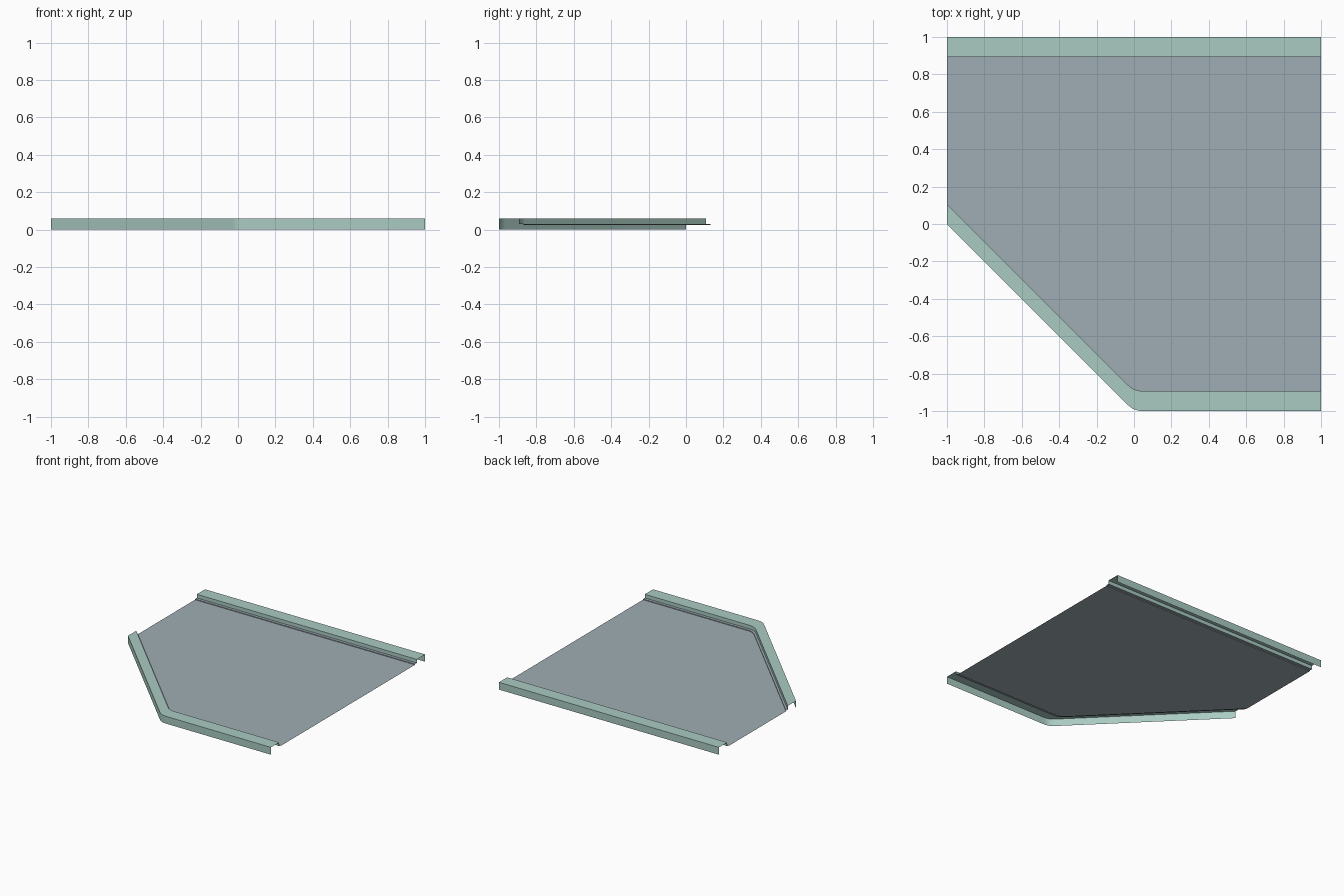
import bpy, bmesh, math
from mathutils import Vector

if "Cube" in bpy.data.objects:
    bpy.data.objects.remove(bpy.data.objects["Cube"])

def material(name, rgb):
    m = bpy.data.materials.new(name)
    m.diffuse_color = (*rgb, 1)
    m.use_nodes = True
    m.node_tree.nodes["Principled BSDF"].inputs["Base Color"].default_value = m.diffuse_color
    return m

GREEN = material("pale green", (0.40, 0.60, 0.54))
GREY = material("slate grey", (0.35, 0.42, 0.46))

# Front path: diagonal, rounded corner at (0,-1), straight run
R = 0.11
T = R * math.tan(math.pi / 8)
FRONT = [(-1, 0)] + [(T + R * math.cos(a), -1 + R + R * math.sin(a))
                     for a in [math.radians(225 + 45 * i / 6) for i in range(7)]] + [(1, -1)]
BACK = [(1, 1), (-1, 1)]

def finish(name, bm, mat):
    me = bpy.data.meshes.new(name)
    bm.to_mesh(me)
    bm.free()
    ob = bpy.data.objects.new(name, me)
    bpy.context.collection.objects.link(ob)
    me.materials.append(mat)
    return ob

def sweep(name, path, profile, sign, mat):
    """Open sheet: each profile point shifts the path inward in y."""
    bm = bmesh.new()
    rows = [[bm.verts.new((x, y + sign * d, z)) for x, y in path] for d, z in profile]
    for r0, r1 in zip(rows, rows[1:]):
        for i in range(len(path) - 1):
            bm.faces.new((r0[i], r0[i + 1], r1[i + 1], r1[i]))
    ob = finish(name, bm, mat)
    bpy.ops.object.select_all(action='DESELECT')
    ob.select_set(True)
    bpy.context.view_layer.objects.active = ob
    bpy.ops.object.shade_smooth_by_angle(angle=math.radians(30))

# Raised curbs: outer wall, top, inner wall
CURB = [(0, 0), (0, 0.06), (0.107, 0.06), (0.107, 0.03)]
# Narrow lip stepping down to the floor
LIP = [(0.107, 0.03), (0.13, 0.03), (0.13, 0.024)]
for side, path, sign in (("front", FRONT, 1), ("back", BACK, -1)):
    sweep(side + "_curb", path, CURB, sign, GREEN)
    sweep(side + "_lip", path, LIP, sign, GREY)

# Floor slab sheet between the lips
bm = bmesh.new()
pts = [(x, y + 0.13) for x, y in FRONT] + [(1, 0.87), (-1, 0.87)]
bm.faces.new([bm.verts.new((x, y, 0.024)) for x, y in pts])
finish("floor", bm, GREY)
